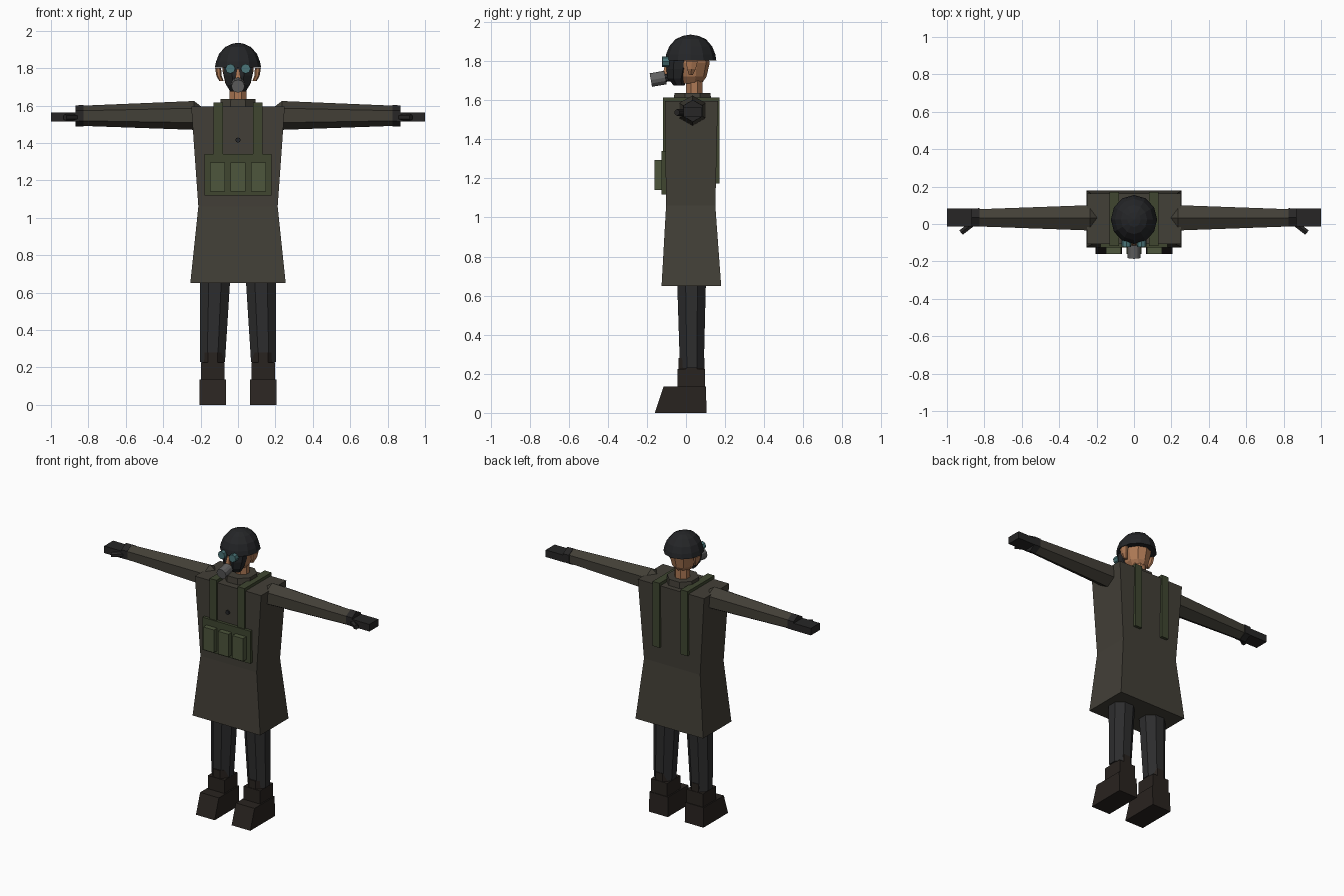
import bpy, bmesh, math
from mathutils import Vector, Matrix

COL = {
    "coat": (0.055, 0.050, 0.038), "strap": (0.050, 0.062, 0.030),
    "pouch": (0.075, 0.092, 0.045), "helmet": (0.018, 0.019, 0.021),
    "cloth": (0.026, 0.026, 0.027), "boot": (0.022, 0.017, 0.014),
    "glove": (0.020, 0.019, 0.019), "skin": (0.42, 0.19, 0.09),
    "lens": (0.07, 0.18, 0.19), "metal": (0.12, 0.12, 0.12),
}
mats = {}
for key, c in COL.items():
    mats[key] = bpy.data.materials.new(key)
    mats[key].diffuse_color = (*c, 1)


def finish(name, bm, mat):
    bmesh.ops.recalc_face_normals(bm, faces=bm.faces)
    me = bpy.data.meshes.new(name)
    bm.to_mesh(me)
    bm.free()
    me.materials.append(mats[mat])
    ob = bpy.data.objects.new(name, me)
    bpy.context.collection.objects.link(ob)
    return ob


def loft(name, rings, mat, n=8, phase=0.0, axis="z", side=1):
    """Rings are (position, centre u, centre v, radius u, radius v)."""
    bm = bmesh.new()
    loops = []
    for p, cu, cv, ru, rv in rings:
        loop = []
        for i in range(n):
            a = phase + 2 * math.pi * i / n
            u, v = cu + ru * math.cos(a), cv + rv * math.sin(a)
            co = (u * side, v, p) if axis == "z" else (p * side, u, v)
            loop.append(bm.verts.new(co))
        loops.append(loop)
    for a, b in zip(loops, loops[1:]):
        for i in range(n):
            j = (i + 1) % n
            bm.faces.new((a[i], a[j], b[j], b[i]))
    bm.faces.new(loops[0])
    bm.faces.new(loops[-1])
    return finish(name, bm, mat)


def tapered_box(name, levels, mat, side=1):
    """Levels are (z, x0, x1, y0, y1)."""
    r = math.sqrt(2) / 2
    rings = [(z, (x0 + x1) / 2, (y0 + y1) / 2, (x1 - x0) * r, (y1 - y0) * r)
             for z, x0, x1, y0, y1 in levels]
    return loft(name, rings, mat, 4, math.pi / 4, "z", side)


def box(name, x0, x1, y0, y1, z0, z1, mat, side=1):
    return tapered_box(name, [(z0, x0, x1, y0, y1), (z1, x0, x1, y0, y1)], mat, side)


def rod(name, a, b, r, mat, n=8, r2=None):
    a, b = Vector(a), Vector(b)
    d = b - a
    bm = bmesh.new()
    m = Matrix.Translation((a + b) / 2) @ d.to_track_quat("Z", "Y").to_matrix().to_4x4()
    bmesh.ops.create_cone(bm, cap_ends=True, segments=n, radius1=r,
                          radius2=r if r2 is None else r2, depth=d.length, matrix=m)
    return finish(name, bm, mat)


# Long coat, collar and button
tapered_box("coat", [(0.65, -0.255, 0.255, -0.125, 0.18),
                     (1.06, -0.212, 0.212, -0.102, 0.15),
                     (1.595, -0.25, 0.25, -0.108, 0.163)], "coat")
loft("collar", [(1.58, 0, 0.033, 0.108, 0.105), (1.636, 0, 0.033, 0.10, 0.10)],
     "coat", 8, math.pi / 8)
rod("button", (0, -0.10, 1.415), (0, -0.116, 1.415), 0.014, "helmet")

# Chest rig panel and pouches
box("chest_panel", -0.18, 0.18, -0.125, -0.09, 1.118, 1.34, "strap")
for i, x in enumerate((-0.11, 0, 0.11)):
    box(f"pouch_{i + 1}", x - 0.04, x + 0.04, -0.16, -0.12, 1.14, 1.295, "pouch")

# Neck, head and nose
loft("neck", [(1.60, 0, 0.042, 0.05, 0.046), (1.73, 0, 0.042, 0.05, 0.046)],
     "skin", 8, math.pi / 8)
loft("head", [(1.685, 0, 0.025, 0.045, 0.055), (1.72, 0, 0.025, 0.072, 0.08),
              (1.79, 0, 0.025, 0.088, 0.096), (1.85, 0, 0.025, 0.08, 0.085)],
     "skin", 10, math.pi / 2)
tapered_box("nose", [(1.735, -0.016, 0.016, -0.118, -0.05),
                     (1.795, -0.007, 0.007, -0.106, -0.05)], "skin")

# Gas mask and its filter canister
loft("mask", [(1.675, 0, -0.035, 0.045, 0.03), (1.71, 0, -0.045, 0.068, 0.052),
              (1.76, 0, -0.04, 0.082, 0.066), (1.815, 0, -0.035, 0.086, 0.066)],
     "helmet", 8, math.pi / 8)
rod("filter_pipe", (0, -0.07, 1.72), (0, -0.11, 1.715), 0.022, "helmet")
rod("filter", (0, -0.105, 1.716), (0, -0.18, 1.703), 0.035, "metal", 12)

# Helmet dome
loft("helmet", [(1.803, 0, 0.024, 0.124, 0.131), (1.835, 0, 0.024, 0.117, 0.126),
                (1.875, 0, 0.024, 0.102, 0.110), (1.912, 0, 0.024, 0.070, 0.078),
                (1.929, 0, 0.024, 0.035, 0.040), (1.935, 0, 0.024, 0.004, 0.004)],
     "helmet", 12, math.pi / 2)

for side, tag in ((1, "right"), (-1, "left")):
    # Shoulder strap running over from the panel to the back
    box(f"strap_front_{tag}", 0.08, 0.132, -0.118, -0.095, 1.33, 1.615, "strap", side)
    box(f"strap_top_{tag}", 0.08, 0.132, -0.118, 0.172, 1.585, 1.615, "strap", side)
    box(f"strap_back_{tag}", 0.08, 0.132, 0.14, 0.172, 1.175, 1.615, "strap", side)

    # Mask lens and ear
    rod(f"lens_{tag}", (side * 0.04, -0.085, 1.797), (side * 0.041, -0.122, 1.797),
        0.026, "lens", 8)
    loft(f"ear_{tag}", [(1.73, 0.088, 0.025, 0.012, 0.012), (1.76, 0.102, 0.028, 0.014, 0.026),
                        (1.80, 0.106, 0.03, 0.016, 0.034)], "skin", 6, 0, "z", side)

    # Sleeve with a pointed shoulder end, glove cuff, hand and thumb
    loft(f"sleeve_{tag}", [(0.18, 0.033, 1.57, 0.012, 0.012), (0.235, 0.033, 1.547, 0.078, 0.077),
                           (0.86, 0.033, 1.545, 0.052, 0.053)],
         "coat", 6, math.pi / 2, "x", side)
    loft(f"glove_cuff_{tag}", [(0.825, 0.035, 1.545, 0.057, 0.057), (0.87, 0.035, 1.545, 0.056, 0.056)],
         "glove", 6, math.pi / 2, "x", side)
    box(f"hand_{tag}", 0.85, 1.0, -0.013, 0.083, 1.515, 1.563, "glove", side)
    rod(f"thumb_{tag}", (side * 0.865, 0.0, 1.537), (side * 0.925, -0.046, 1.537),
        0.017, "glove", 6)

    # Trouser leg, boot shaft and boot foot
    loft(f"leg_{tag}", [(0.23, 0.137, 0.03, 0.073, 0.066), (0.75, 0.12, 0.028, 0.09, 0.082)],
         "cloth", 8, math.pi / 8, "z", side)
    tapered_box(f"boot_shaft_{tag}", [(0.12, 0.073, 0.197, -0.043, 0.098),
                                      (0.225, 0.073, 0.197, -0.043, 0.098)], "boot", side)
    loft(f"boot_cuff_{tag}", [(0.22, 0.135, 0.028, 0.066, 0.073), (0.28, 0.135, 0.028, 0.066, 0.073)],
         "boot", 8, math.pi / 8, "z", side)
    tapered_box(f"boot_foot_{tag}", [(0.0, 0.064, 0.205, -0.16, 0.105),
                                     (0.135, 0.064, 0.205, -0.115, 0.102)], "boot", side)
